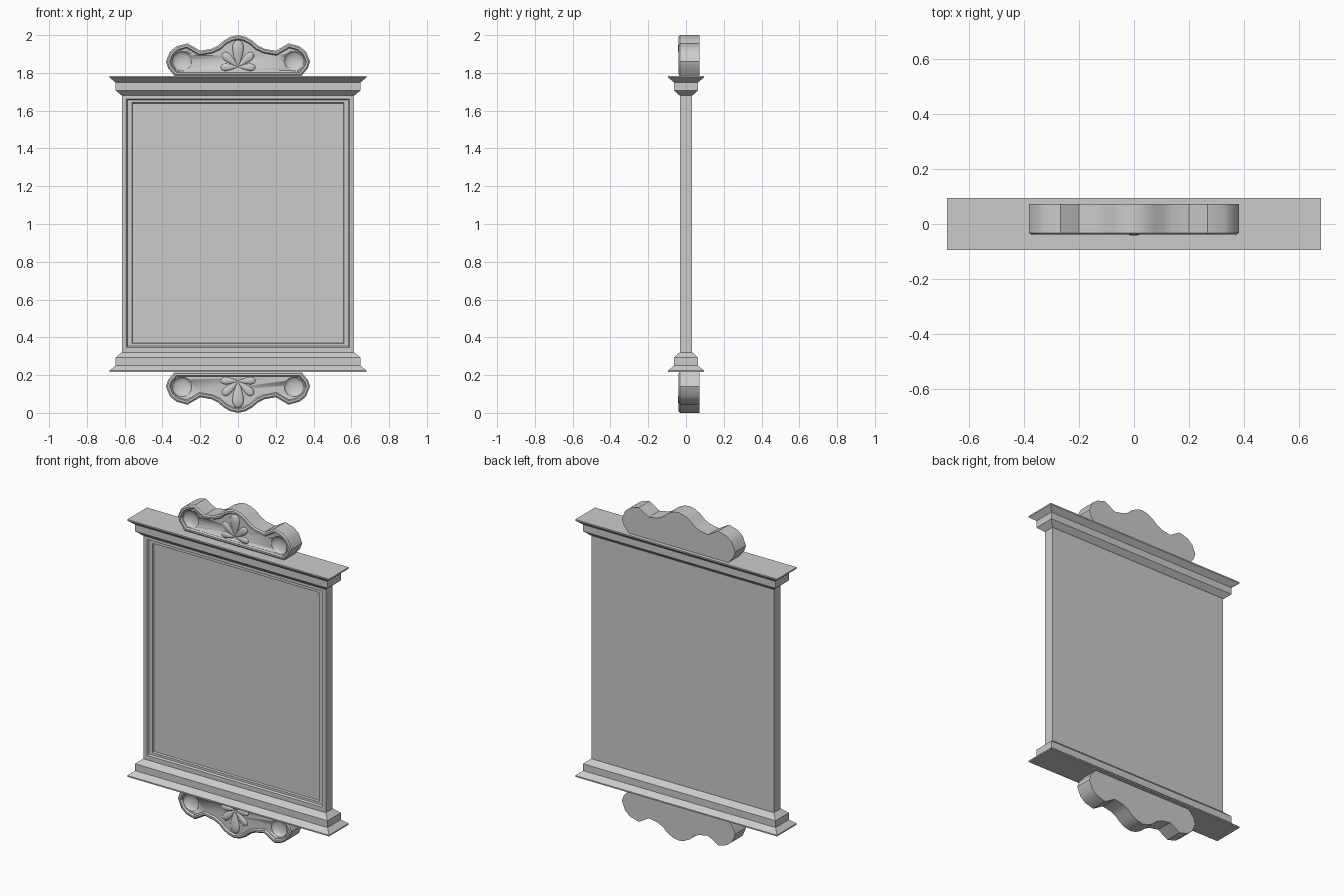
import bpy, bmesh, math
from mathutils import Vector

if "Cube" in bpy.data.objects:
    bpy.data.objects.remove(bpy.data.objects["Cube"])


def finish(name, bm, smooth=False):
    bmesh.ops.recalc_face_normals(bm, faces=bm.faces)
    me = bpy.data.meshes.new(name)
    bm.to_mesh(me)
    bm.free()
    if smooth:
        me.shade_smooth()
        me.set_sharp_from_angle(angle=math.radians(30))
    ob = bpy.data.objects.new(name, me)
    bpy.context.collection.objects.link(ob)
    return ob


def loft(name, rings):
    """Skin a stack of 4-point rings and cap both ends."""
    bm = bmesh.new()
    loops = [[bm.verts.new(p) for p in r] for r in rings]
    for a, b in zip(loops, loops[1:]):
        for i in range(4):
            j = (i + 1) % 4
            bm.faces.new((a[i], a[j], b[j], b[i]))
    bm.faces.new(loops[0])
    bm.faces.new(loops[-1])
    return finish(name, bm)


# Board with stepped recessed front: (half width, bottom, top, y)
def upright(hx, z0, z1, y):
    return [(-hx, y, z0), (hx, y, z0), (hx, y, z1), (-hx, y, z1)]


loft("board", [upright(*r) for r in [
    (0.615, 0.30, 1.70, 0.033), (0.615, 0.30, 1.70, -0.033),
    (0.59, 0.347, 1.662, -0.033), (0.584, 0.353, 1.656, -0.022),
    (0.562, 0.367, 1.642, -0.022), (0.558, 0.371, 1.638, -0.012)]])

# Cornice mouldings: (outward offset, z); the base is the mirrored copy
PROFILE = [(0.0, 1.68), (0.033, 1.708), (0.033, 1.75), (0.064, 1.776), (0.064, 1.784)]


def flat(off, z):
    x, y = 0.616 + off, 0.034 + off - 0.003 * (off > 0)
    return [(-x, -y, z), (x, -y, z), (x, y, z), (-x, y, z)]


loft("top_cornice", [flat(o, z) for o, z in PROFILE])
loft("base_cornice", [flat(o, 2 - z) for o, z in PROFILE])

# Right half of the scalloped crest outline
HALF = [(0.04, 1.991), (0.075, 1.972), (0.105, 1.945), (0.14, 1.928), (0.20, 1.917),
        (0.235, 1.938), (0.268, 1.957), (0.325, 1.941), (0.36, 1.913),
        (0.382, 1.86), (0.37, 1.825), (0.335, 1.783)]
OUTLINE = [(0, 2.0)] + HALF + [(-x, z) for x, z in reversed(HALF)]


def crest(name, flip):
    zf = (lambda z: 2 - z) if flip else (lambda z: z)
    # Scalloped block with chamfer, rim and sunken face
    bm = bmesh.new()
    back = bm.faces.new([bm.verts.new((x, 0.072, zf(z))) for x, z in OUTLINE])
    ext = bmesh.ops.extrude_face_region(bm, geom=[back], use_keep_orig=True)["geom"]
    bmesh.ops.translate(bm, vec=(0, -0.104, 0),
                        verts=[e for e in ext if isinstance(e, bmesh.types.BMVert)])
    front = [e for e in ext if isinstance(e, bmesh.types.BMFace)][0]
    bmesh.ops.recalc_face_normals(bm, faces=bm.faces)
    for width, depth in ((0.008, 0.007), (0.010, 0), (0.006, -0.010)):
        bmesh.ops.inset_region(bm, faces=[front], thickness=width, depth=depth,
                               use_even_offset=True)
    block = finish(name, bm, True)

    # Round dishes carved near both ends
    for side in (-1, 1):
        bm = bmesh.new()
        bmesh.ops.create_uvsphere(bm, u_segments=32, v_segments=16, radius=0.052)
        for v in bm.verts:
            x, y, z = v.co
            v.co = (0.297 * side + x, -0.029 + z * 0.45, zf(1.862 + y))
        cutter = finish(name + "_dish_cutter", bm, True)
        cutter.hide_render = True
        cutter.hide_set(True)
        mod = block.modifiers.new("dish", "BOOLEAN")
        mod.operation = "DIFFERENCE"
        mod.solver = "EXACT"
        mod.object = cutter

    # Fan of five teardrop petals: (angle, length, half width, depth)
    petals = [(90, 0.14, 0.036, 0.017)]
    for a, l, w in ((42, 0.108, 0.026), (-2, 0.092, 0.023)):
        petals += [(a, l, w, 0.013), (180 - a, l, w, 0.013)]
    for angle, length, width, depth in petals:
        bm = bmesh.new()
        bmesh.ops.create_uvsphere(bm, u_segments=20, v_segments=14, radius=1)
        a = math.radians(angle)
        along = Vector((math.cos(a), 0, math.sin(a)))
        across = Vector((-math.sin(a), 0, math.cos(a)))
        for v in bm.verts:
            t = (v.co.z + 1) / 2
            k = 0.25 + 0.95 * t
            p = (Vector((0, -0.028, 1.832)) + along * t * length
                 + across * v.co.x * width * k + Vector((0, v.co.y * depth * k, 0)))
            v.co = (p.x, p.y, zf(p.z))
        finish(name + "_petal", bm, True)


crest("top_crest", False)
crest("bottom_crest", True)
